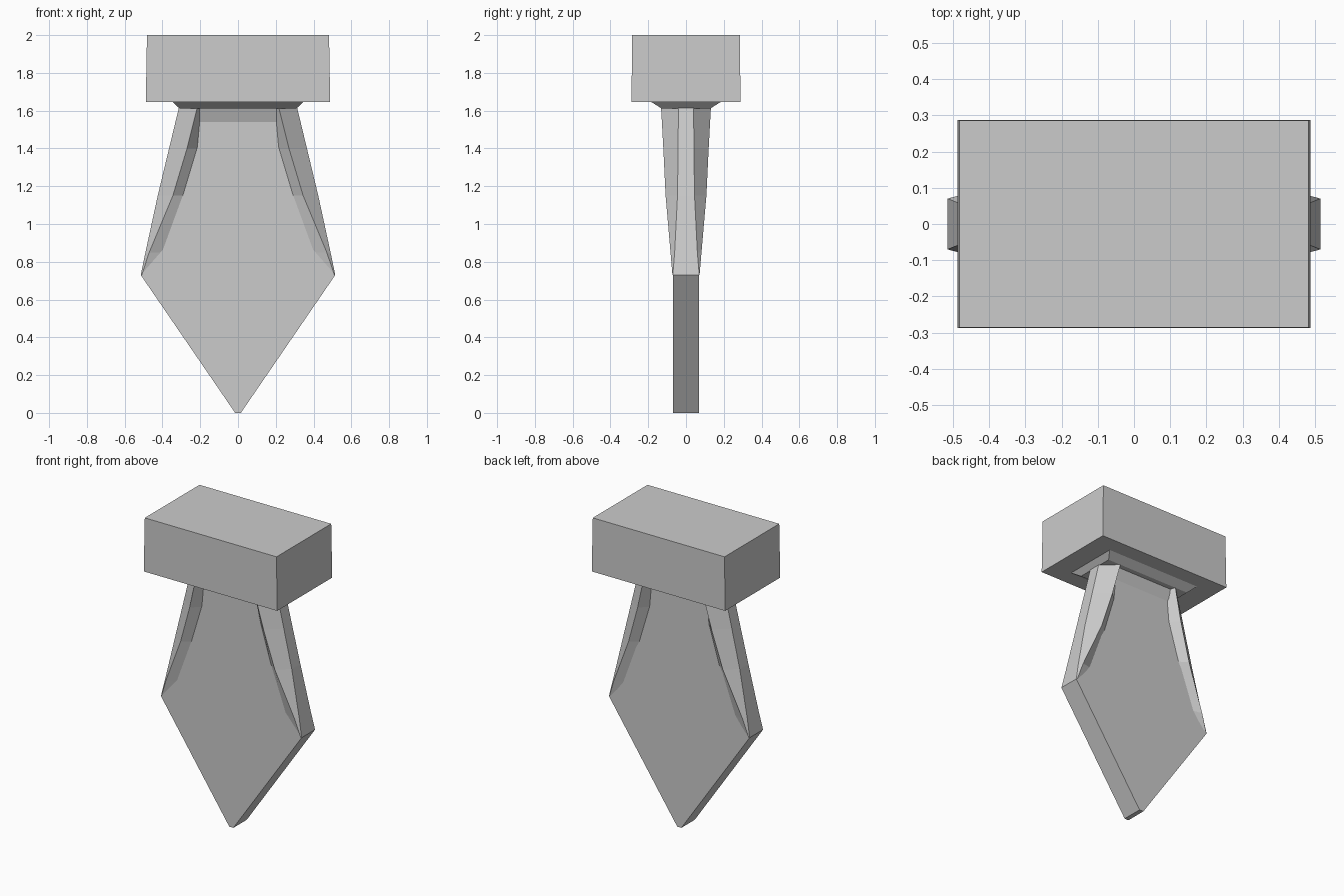
import bpy, bmesh

if "Cube" in bpy.data.objects:
    bpy.data.objects.remove(bpy.data.objects["Cube"])


def loft(name, sections):
    """Join equal-length rings of points into a closed flat-faced solid."""
    bm = bmesh.new()
    rings = [[bm.verts.new(p) for p in s] for s in sections]
    n = len(rings[0])
    for a, b in zip(rings, rings[1:]):
        for i in range(n):
            j = (i + 1) % n
            bm.faces.new((a[i], a[j], b[j], b[i]))
    bm.faces.new(rings[0][::-1])
    bm.faces.new(rings[-1])
    bmesh.ops.recalc_face_normals(bm, faces=bm.faces)
    me = bpy.data.meshes.new(name)
    bm.to_mesh(me)
    bm.free()
    ob = bpy.data.objects.new(name, me)
    bpy.context.collection.objects.link(ob)
    return ob


def rect(hx, hy, z):
    return [(-hx, -hy, z), (hx, -hy, z), (hx, hy, z), (-hx, hy, z)]


# Pointed blade plate
half = [(0.015, 0.0), (0.515, 0.73), (0.46, 0.85), (0.36, 1.15), (0.24, 1.62)]
outline = half + [(-x, z) for x, z in reversed(half)]
loft("blade", [[(x, y, z) for x, z in outline] for y in (-0.07, 0.07)])

# Tapering shoulder ridges along both upper edges
# z, inner x, crest x, outer x, crest half depth, outer half depth
rows = [
    (0.73, 0.505, 0.51, 0.515, 0.072, 0.07),
    (0.85, 0.40, 0.47, 0.49, 0.082, 0.06),
    (1.15, 0.29, 0.345, 0.425, 0.108, 0.045),
    (1.40, 0.215, 0.27, 0.365, 0.12, 0.042),
    (1.62, 0.195, 0.215, 0.312, 0.132, 0.04),
]
for side, s in (("left", -1), ("right", 1)):
    loft(side + "_ridge", [
        [(s * i, -0.068, z), (s * c, -p, z), (s * o, -q, z),
         (s * o, q, z), (s * c, p, z), (s * i, 0.068, z)]
        for z, i, c, o, p, q in rows])

# Sloped web under the cap, then flared collar
loft("neck_web", [rect(0.21, 0.068, 1.535), rect(0.21, 0.10, 1.62)])
loft("collar", [rect(0.31, 0.13, 1.612), rect(0.35, 0.19, 1.65)])

# Block cap
loft("cap", [rect(0.488, 0.288, 1.645), rect(0.482, 0.286, 2.0)])
